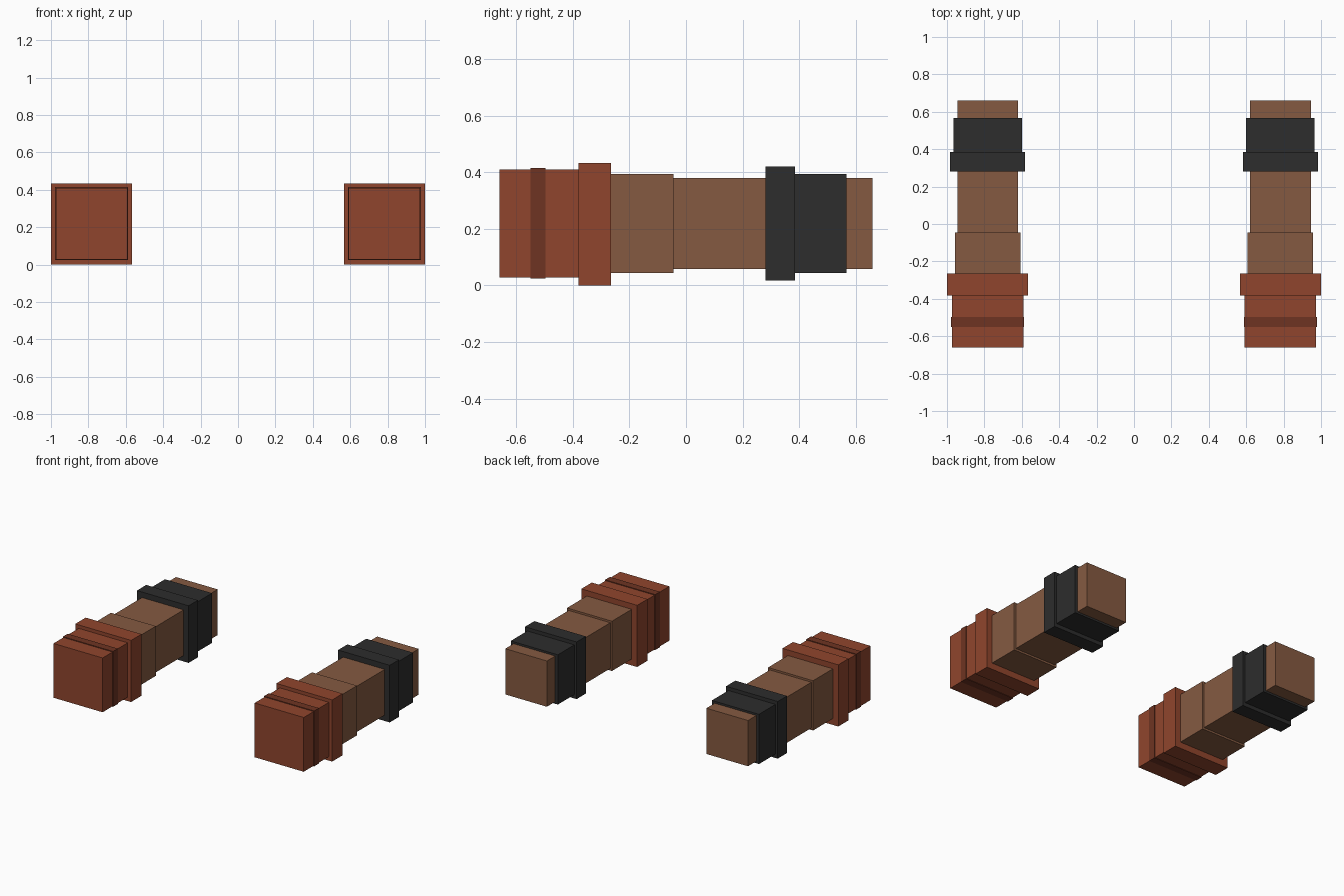
import bpy

if "Cube" in bpy.data.objects:
    bpy.data.objects.remove(bpy.data.objects["Cube"])

CX, CZ = 0.783, 0.219  # centre line of each arm


def material(name, rgb):
    m = bpy.data.materials.new(name)
    m.diffuse_color = (*rgb, 1.0)
    m.use_nodes = True
    m.node_tree.nodes["Principled BSDF"].inputs["Base Color"].default_value = m.diffuse_color
    return m


skin = material("brown skin", (0.235, 0.102, 0.053))
red = material("red leather", (0.278, 0.060, 0.026))
dark_red = material("dark red trim", (0.156, 0.034, 0.016))
black = material("black cloth", (0.026, 0.026, 0.026))

# name, start y, end y, half width, half height, centre z, material
PARTS = [
    ("upper_arm", -0.10, 0.66, 0.162, 0.161, 0.220, skin),
    ("forearm", -0.28, -0.045, 0.175, 0.175, 0.220, skin),
    ("glove", -0.66, -0.37, 0.191, 0.191, 0.219, red),
    ("glove_band", -0.55, -0.497, 0.195, 0.195, 0.220, dark_red),
    ("glove_cuff", -0.381, -0.265, 0.217, 0.217, 0.217, red),
    ("sleeve_hem", 0.282, 0.385, 0.201, 0.201, 0.219, black),
    ("sleeve", 0.38, 0.568, 0.183, 0.175, 0.220, black),
]


def box(name, x, y0, y1, half_w, half_h, z, mat):
    bpy.ops.mesh.primitive_cube_add(size=2, location=(x, (y0 + y1) / 2, z))
    ob = bpy.context.object
    ob.name = name
    ob.scale = (half_w, (y1 - y0) / 2, half_h)
    bpy.ops.object.transform_apply(location=False, rotation=False, scale=True)
    ob.data.materials.append(mat)


# matching left and right arms
for side, sign in (("left", -1), ("right", 1)):
    for name, y0, y1, half_w, half_h, z, mat in PARTS:
        box(f"{side}_{name}", sign * CX, y0, y1, half_w, half_h, z, mat)
